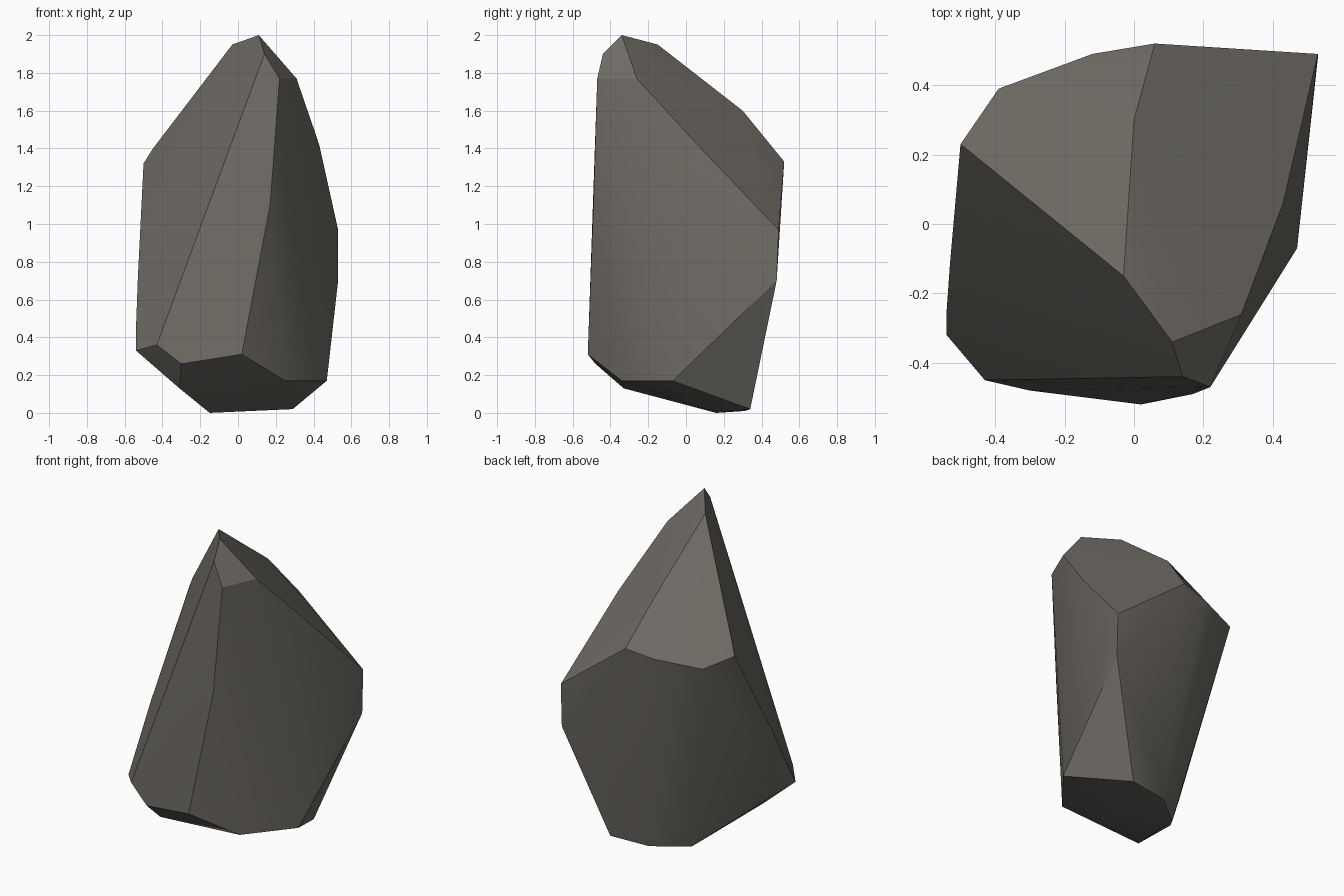
import bpy
import bmesh
import math

# Remove the default cube
default_cube = bpy.data.objects.get("Cube")
if default_cube:
    bpy.data.objects.remove(default_cube, do_unlink=True)


def make_material(name, colour):
    material = bpy.data.materials.new(name)
    material.use_nodes = True
    material.diffuse_color = colour
    shader = next(n for n in material.node_tree.nodes if n.type == "BSDF_PRINCIPLED")
    shader.inputs["Base Color"].default_value = colour
    shader.inputs["Roughness"].default_value = 0.9
    return material


def make_boulder(name, corner_groups, material):
    """Wrap the corner points of a chipped stone in a convex skin."""
    bm = bmesh.new()
    for group in corner_groups:
        for corner in group:
            bm.verts.new(corner)
    hull = bmesh.ops.convex_hull(bm, input=bm.verts[:], use_existing_faces=False)
    unused = [g for g in hull["geom_interior"] + hull["geom_unused"]
              if isinstance(g, bmesh.types.BMVert) and not g.link_faces]
    bmesh.ops.delete(bm, geom=list(set(unused)), context="VERTS")
    bmesh.ops.recalc_face_normals(bm, faces=bm.faces[:])

    mesh = bpy.data.meshes.new(name)
    bm.to_mesh(mesh)
    bm.free()
    mesh.materials.append(material)
    boulder = bpy.data.objects.new(name, mesh)
    bpy.context.collection.objects.link(boulder)
    return boulder


# Peak: the narrow chipped tip near the front
peak = [(.11, -.34, 2), (-.03, -.15, 1.95), (.14, -.44, 1.9),
        (.22, -.47, 1.77), (.31, -.26, 1.77)]

# Shoulder: rim of the sloping back facets
shoulder = [(0, .3, 1.6), (.43, .06, 1.42), (-.45, .19, 1.4),
            (-.5, .23, 1.32), (-.39, .39, 1.27), (-.12, .49, 1.3),
            (.06, .52, 1.33), (.53, .49, .97)]

# Flanks: slight bulges down the sides
flanks = [(.17, -.49, 1.1), (.53, .48, .7), (-.53, -.11, .72),
          (-.54, -.25, .45)]

# Lower rim: where the sides turn under
lower_rim = [(-.54, -.32, .33), (-.43, -.45, .36), (-.3, -.48, .26),
             (.02, -.52, .31), (.25, -.34, .17), (.47, -.07, .17)]

# Foot: the small tilted underside
foot = [(-.31, -.33, .13), (-.15, .16, 0), (.04, .31, .01), (.29, .34, .02)]

stone = make_material("dark_warm_grey_stone", (.16, .148, .13, 1))
boulder = make_boulder("boulder", [peak, shoulder, flanks, lower_rim, foot], stone)

# Soft shading across each broad facet, crisp edges between them
bpy.ops.object.select_all(action="DESELECT")
boulder.select_set(True)
bpy.context.view_layer.objects.active = boulder
bpy.ops.object.shade_smooth_by_angle(angle=math.radians(30))
